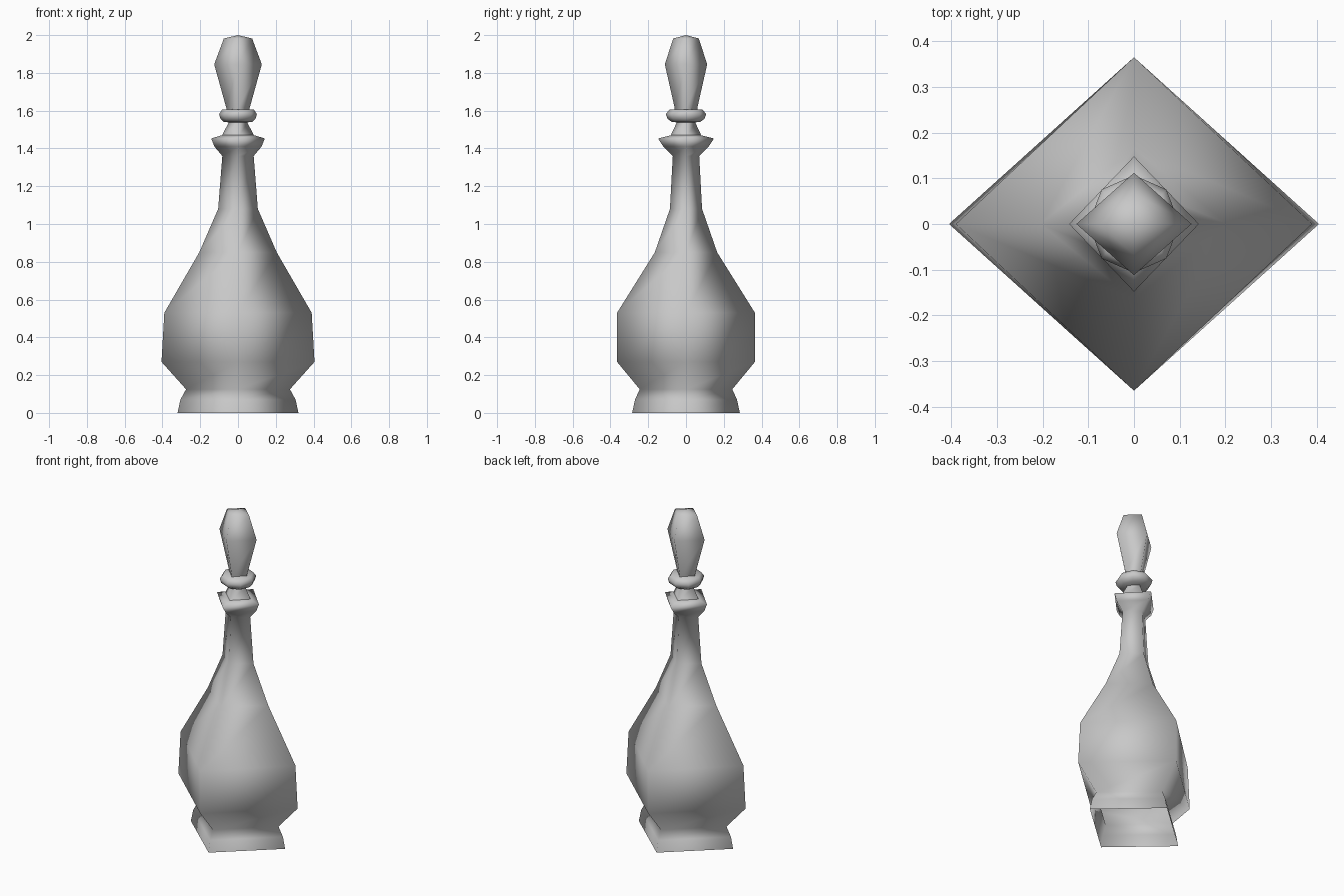
import bpy, bmesh, math

cube = bpy.data.objects.get("Cube")
if cube:
    bpy.data.objects.remove(cube, do_unlink=True)

grey = bpy.data.materials.new("plain grey")
grey.use_nodes = True
grey.diffuse_color = (0.58, 0.58, 0.58, 1)
grey.node_tree.nodes["Principled BSDF"].inputs["Base Color"].default_value = (0.58, 0.58, 0.58, 1)


def lathe(name, sides, profile):
    """Loft rings of (height, x radius, y radius); a zero radius ends in a point."""
    bm = bmesh.new()
    rings = []
    for z, rx, ry in profile:
        if rx == 0:
            rings.append([bm.verts.new((0, 0, z))] * sides)
            continue
        angles = [2 * math.pi * i / sides for i in range(sides)]
        rings.append([bm.verts.new((rx * math.cos(a), ry * math.sin(a), z)) for a in angles])
    for low, high in zip(rings, rings[1:]):
        for i in range(sides):
            j = (i + 1) % sides
            corners = [low[i], low[j], high[j], high[i]]
            bm.faces.new(list(dict.fromkeys(corners)))
    bmesh.ops.recalc_face_normals(bm, faces=bm.faces)
    for face in bm.faces:
        face.smooth = True
    mesh = bpy.data.meshes.new(name)
    bm.to_mesh(mesh)
    bm.free()
    mesh.materials.append(grey)
    obj = bpy.data.objects.new(name, mesh)
    bpy.context.collection.objects.link(obj)
    return obj


# Four-sided bottle: open foot, waist, belly, shoulder, neck and flared lip
lathe("bottle_body", 4, [
    (0.00, 0.32, 0.285),
    (0.07, 0.305, 0.27),
    (0.125, 0.275, 0.245),
    (0.27, 0.405, 0.365),
    (0.53, 0.39, 0.365),
    (0.85, 0.205, 0.165),
    (1.08, 0.105, 0.085),
    (1.36, 0.083, 0.07),
    (1.41, 0.125, 0.12),
    (1.453, 0.142, 0.148),
    (1.47, 0.085, 0.08),
])

# Tapered plug rising from the lip into the collar
lathe("stopper_plug", 4, [
    (1.46, 0.09, 0.085),
    (1.535, 0.05, 0.05),
    (1.56, 0.05, 0.05),
])

# Eight-sided ring under the stopper
lathe("stopper_collar", 8, [
    (1.535, 0.0, 0.0),
    (1.54, 0.075, 0.075),
    (1.557, 0.093, 0.098),
    (1.582, 0.1, 0.107),
    (1.605, 0.085, 0.088),
    (1.61, 0.0, 0.0),
])

# Faceted stopper handle
lathe("stopper_handle", 4, [
    (1.59, 0.06, 0.06),
    (1.615, 0.062, 0.06),
    (1.845, 0.126, 0.112),
    (1.982, 0.075, 0.068),
    (2.00, 0.0, 0.0),
])
